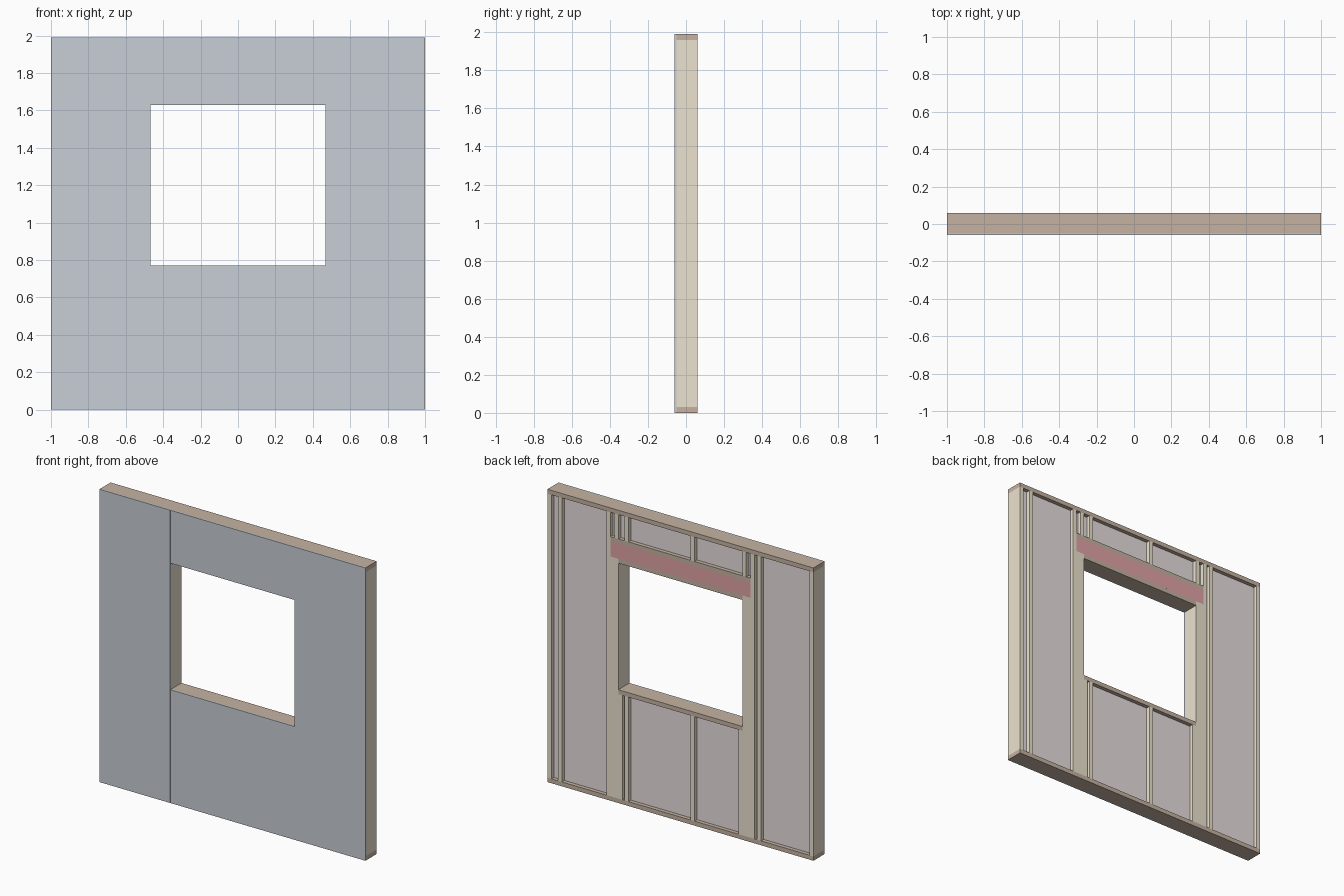
import bpy, bmesh

if "Cube" in bpy.data.objects:
    bpy.data.objects.remove(bpy.data.objects["Cube"])

T = 0.03                    # lumber thickness
H = 1.99                    # wall height
YF, YS, YB = -0.06, -0.051, 0.06   # sheathing front, frame front, frame back
YI = 0.033                  # insulation back face
OX, Z0, Z1 = 0.467, 0.77, 1.63     # window opening
HB, HT = 1.66, 1.765        # header bottom and top
JX = OX + 2 * T             # outer face of the doubled jack studs


def material(name, rgb):
    m = bpy.data.materials.new(name)
    m.diffuse_color = (*rgb, 1)
    m.use_nodes = True
    m.node_tree.nodes["Principled BSDF"].inputs["Base Color"].default_value = m.diffuse_color
    return m


STUD = material("stud_wood", (0.84, 0.77, 0.63))
PLATE = material("plate_wood", (0.56, 0.45, 0.36))
HEADER = material("header_red", (0.75, 0.37, 0.38))
BATT = material("insulation_pink", (0.80, 0.73, 0.74))
BOARD = material("sheathing_grey", (0.58, 0.62, 0.67))


def prism(name, outline, y0, y1, mat):
    """Extrude an (x, z) outline from y0 to y1."""
    bm = bmesh.new()
    face = bm.faces.new([bm.verts.new((x, y0, z)) for x, z in outline])
    ext = bmesh.ops.extrude_face_region(bm, geom=[face])
    verts = [v for v in ext["geom"] if isinstance(v, bmesh.types.BMVert)]
    bmesh.ops.translate(bm, verts=verts, vec=(0, y1 - y0, 0))
    bmesh.ops.recalc_face_normals(bm, faces=bm.faces)
    mesh = bpy.data.meshes.new(name)
    bm.to_mesh(mesh)
    bm.free()
    mesh.materials.append(mat)
    ob = bpy.data.objects.new(name, mesh)
    bpy.context.collection.objects.link(ob)
    return ob


def box(name, x0, x1, z0, z1, mat, y0=YS, y1=YB):
    return prism(name, [(x0, z0), (x1, z0), (x1, z1), (x0, z1)], y0, y1, mat)


def stud(name, x, z0, z1):
    box(name, x - T / 2, x + T / 2, z0, z1, STUD)


def fill_bays(centres, left, right, z0, z1):
    """Insulation between neighbouring studs from left to right."""
    edges = [left] + [c + s * T / 2 for c in centres for s in (-1, 1)] + [right]
    for a, b in zip(edges[::2], edges[1::2]):
        if b - a > 0.002:
            box("insulation", a, b, z0, z1, BATT, YS, YI)


# Horizontal plates, window sill and header assembly
box("bottom_plate", -1, 1, 0, T, PLATE)
box("top_plate", -1, 1, H - T, H, PLATE)
box("window_sill", -OX, OX, Z0 - T, Z0, PLATE)
box("header_bottom_plate", -OX, OX, Z1, HB, PLATE)
box("header", -JX, JX, HB, HT, HEADER)
box("header_top_plate", -JX, JX, HT, HT + T, PLATE)

# End studs, king studs, doubled jacks and edge cripples on both sides
for s in (-1, 1):
    stud("end_stud", s * (1 - T / 2), T, H - T)
    stud("king_stud", s * (JX + T / 2), T, H - T)
    stud("outer_jack_stud", s * (OX + 1.5 * T), T, HB)
    stud("inner_jack_stud", s * (OX + 0.5 * T), T, HB)
    stud("sill_edge_cripple", s * (OX - T / 2), T, Z0 - T)
    stud("header_edge_cripple", s * 0.48, HT + T, H - T)

# Regularly spaced studs, cut to cripples above and below the window
for x in (0.906, -0.592):
    stud("common_stud", x, T, H - T)
for x in (0.406, -0.092):
    stud("lower_cripple", x, T, Z0 - T)
    stud("upper_cripple", x, HT + T, H - T)

# Recessed insulation
K = JX + T
fill_bays([-0.592], -1 + T, -K, T, H - T)
fill_bays([0.906], K, 1 - T, T, H - T)
fill_bays([-0.092, 0.406], -OX + T, OX - T, T, Z0 - T)
fill_bays([-0.48, -0.092, 0.406, 0.48], -JX, JX, HT + T, H - T)

# Front sheathing: plain panel and a C-shaped panel around the opening
box("left_sheathing", -1, -OX - 0.001, 0, H, BOARD, YF, YS)
prism("right_sheathing",
      [(-OX, 0), (1, 0), (1, H), (-OX, H), (-OX, Z1), (OX, Z1), (OX, Z0), (-OX, Z0)],
      YF, YS, BOARD)
